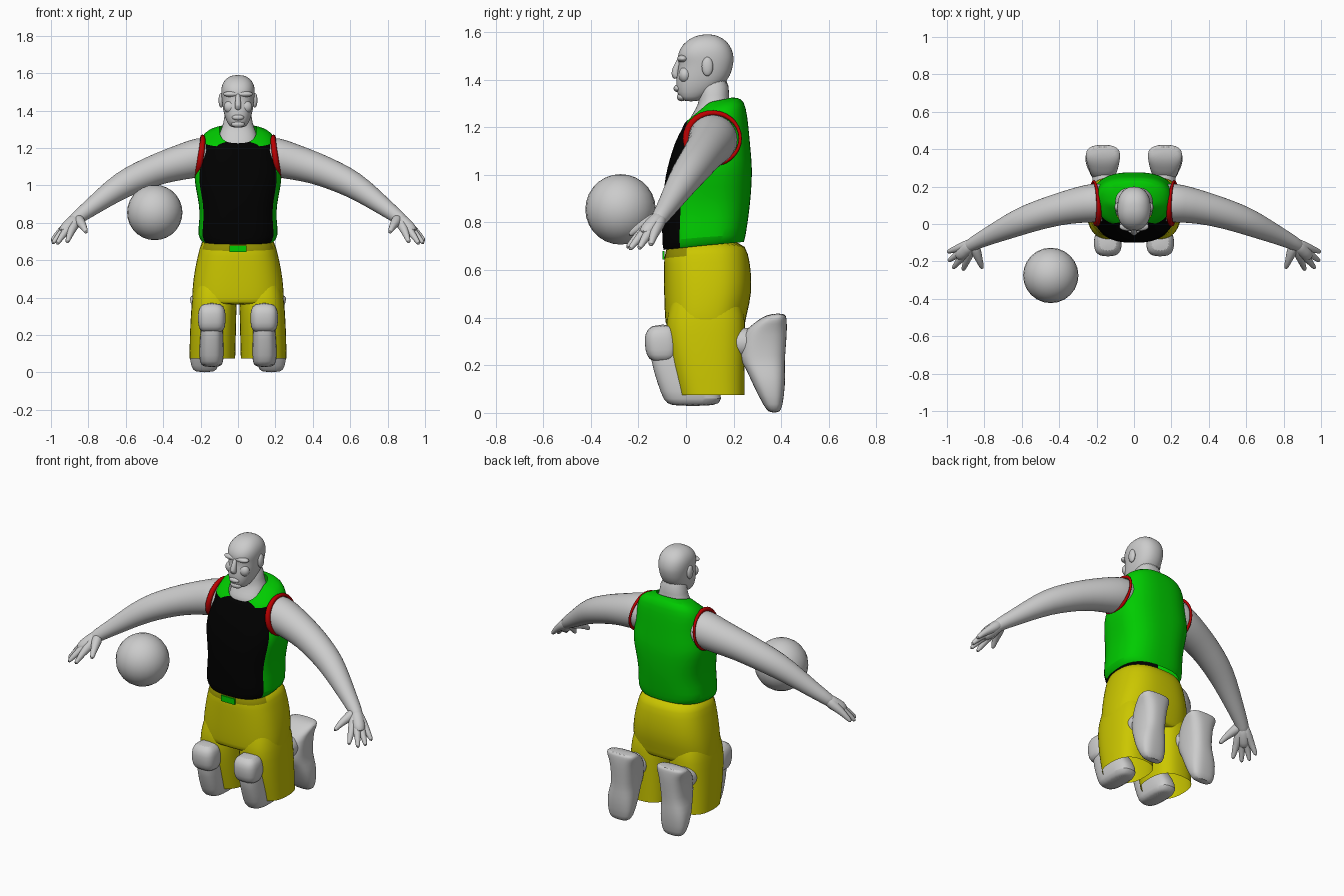
import bpy, bmesh, math
from mathutils import Vector

if "Cube" in bpy.data.objects:
    bpy.data.objects.remove(bpy.data.objects["Cube"], do_unlink=True)


def material(name, r, g, b):
    m = bpy.data.materials.new(name)
    m.use_nodes = True
    m.diffuse_color = (r, g, b, 1)
    m.node_tree.nodes["Principled BSDF"].inputs["Base Color"].default_value = (r, g, b, 1)
    return m


GREY = material("grey", 0.6, 0.6, 0.6)
GREEN = material("green", 0, 0.6, 0)
BLACK = material("black", 0, 0, 0)
RED = material("red", 0.5, 0, 0)
YELLOW = material("yellow", 0.6, 0.57, 0)
OLIVE = material("olive", 0.28, 0.26, 0)


def finish(name, bm, mats, mirror=False, smooth=True, rule=None):
    """Turn a bmesh into a shaded object, optionally mirrored and subdivided."""
    bmesh.ops.recalc_face_normals(bm, faces=bm.faces)
    if rule:
        bm.faces.index_update()
        for f in bm.faces:
            f.material_index = rule(f)
    mesh = bpy.data.meshes.new(name)
    bm.to_mesh(mesh)
    bm.free()
    ob = bpy.data.objects.new(name, mesh)
    bpy.context.collection.objects.link(ob)
    for m in mats:
        mesh.materials.append(m)
    bpy.ops.object.select_all(action='DESELECT')
    ob.select_set(True)
    bpy.context.view_layer.objects.active = ob
    bpy.ops.object.shade_smooth_by_angle(angle=math.radians(50))
    if mirror:
        mod = ob.modifiers.new("mirror", 'MIRROR')
        mod.use_mirror_merge = False
    if smooth:
        mod = ob.modifiers.new("round", 'SUBSURF')
        mod.levels = mod.render_levels = 1
    return ob


def skin_rings(rings, caps=True, closed=False):
    """Bridge equal rings of points into a surface."""
    bm = bmesh.new()
    loops = [[bm.verts.new(p) for p in ring] for ring in rings]
    n = len(loops[0])
    pairs = list(zip(loops, loops[1:]))
    if closed:
        pairs.append((loops[-1], loops[0]))
    for a, b in pairs:
        for i in range(n):
            j = (i + 1) % n
            bm.faces.new((a[i], a[j], b[j], b[i]))
    if caps and not closed:
        bm.faces.new(loops[0][::-1])
        bm.faces.new(loops[-1])
    return bm


def spow(v, p):
    return math.copysign(abs(v) ** (2 / p), v)


def loft(name, rows, mats, p=2.3, n=24, caps=True, **kw):
    """Rows: height, front y, back y, half width, centre x, front dip, back rise."""
    rings = []
    for row in rows:
        z, yf, yb, hw, cx, dip, rise = (tuple(row) + (0, 0, 0))[:7]
        ring = []
        for i in range(n):
            a = math.tau * i / n
            s = spow(math.sin(a), p)
            ring.append((cx + hw * spow(math.cos(a), p),
                         (yf + yb) / 2 + s * (yb - yf) / 2,
                         z + (rise * s if s > 0 else dip * s)))
        rings.append(ring)
    return finish(name, skin_rings(rings, caps), mats, **kw)


def tube(name, path, radii, mats, n=14, ref=(0, 0, 1), closed=False, **kw):
    pts = [Vector(p) for p in path]
    rings = []
    for i, p in enumerate(pts):
        if closed:
            t = pts[(i + 1) % len(pts)] - pts[i - 1]
        else:
            t = pts[min(i + 1, len(pts) - 1)] - pts[max(i - 1, 0)]
        u = t.cross(Vector(ref)).normalized()
        v = t.normalized().cross(u)
        rings.append([p + radii[i] * (u * math.cos(a) + v * math.sin(a))
                      for a in (math.tau * k / n for k in range(n))])
    return finish(name, skin_rings(rings, closed=closed), mats, **kw)


def ball(name, centre, scale, mats, **kw):
    bm = bmesh.new()
    bmesh.ops.create_uvsphere(bm, u_segments=24, v_segments=14, radius=1)
    bmesh.ops.scale(bm, vec=scale, verts=bm.verts)
    bmesh.ops.translate(bm, vec=centre, verts=bm.verts)
    return finish(name, bm, mats, smooth=False, **kw)


def front_panel(face):
    """Black front of the jersey, narrowing to the neckline above the chest."""
    band, col = divmod(face.index, 48)
    return int(28 <= col < 44 and (band < 8 or 32 <= col < 40))


# Jersey: green with a black front panel, hem tucked in against the shorts
loft("jersey", [(.703, -.094, .243, .192, 0, .018, .015), (.727, -.101, .25, .218, 0, .02, .012),
                (.82, -.1, .262, .205), (.9, -.098, .272, .207), (1, -.086, .278, .23),
                (1.06, -.07, .276, .235), (1.14, -.046, .268, .213),
                (1.2, -.018, .262, .207, 0, .01, .01), (1.25, -.012, .252, .2, 0, .045, .035),
                (1.285, -.008, .235, .165, 0, .07, .038), (1.305, .002, .195, .1, 0, .08, .02)],
     [GREEN, BLACK], p=2.6, n=48, caps=False, rule=front_panel)

# Red armhole trim, wider at the front
hoop, widths = [], []
for k in range(28):
    c, s = math.cos(math.tau * k / 28), math.sin(math.tau * k / 28)
    hoop.append((.207 - .017 * s + .008 * c, .115 + .113 * c, 1.153 + .107 * s))
    widths.append(.0115 - .0045 * c)
tube("armhole_trim", hoop, widths, [RED], n=8, ref=(1, 0, 0), closed=True,
     mirror=True, smooth=False)

# Shorts, waistband and buckle
loft("shorts_hips", [(.73, -.085, .24, .19), (.668, -.093, .262, .204, 0, .026),
                     (.6, -.093, .274, .222), (.5, -.093, .277, .24), (.42, -.09, .257, .246),
                     (.372, -.086, .248, .245), (.362, -.08, .244, .24)],
     [YELLOW, OLIVE], p=2.6, n=32,
     rule=lambda f: int(f.index < 32 and f.calc_center_median().y < 0))
loft("shorts_leg", [(.48, -.06, .225, .105, .122), (.41, -.08, .248, .118, .126),
                    (.34, -.087, .25, .122, .129), (.2, -.062, .248, .124, .135),
                    (.075, -.03, .247, .123, .137)],
     [YELLOW], p=2.6, caps=False, mirror=True)
bm = bmesh.new()
bmesh.ops.create_cube(bm, size=1)
bmesh.ops.scale(bm, vec=(.09, .009, .035), verts=bm.verts)
bmesh.ops.translate(bm, vec=(0, -.095, .662), verts=bm.verts)
finish("buckle", bm, [GREEN], smooth=False)

# Neck, spreading to fill the neckline
loft("neck", [(1.18, .01, .2, .12), (1.225, .008, .2, .112), (1.26, .03, .195, .104),
              (1.295, .05, .186, .094), (1.325, .056, .18, .078), (1.42, .05, .182, .07)],
     [GREY])

# Head and face
loft("head", [(1.308, -.008, .05, .035), (1.325, -.033, .085, .053), (1.37, -.044, .155, .073),
              (1.42, -.04, .19, .083), (1.468, -.028, .2, .088), (1.492, -.038, .202, .091),
              (1.53, -.028, .194, .09), (1.562, .0, .172, .074), (1.582, .035, .14, .048),
              (1.59, .07, .11, .02)], [GREY])
tube("nose", [(0, -.02, 1.495), (0, -.036, 1.46), (0, -.05, 1.425), (0, -.034, 1.405)],
     [.012, .014, .019, .018], [GREY], n=10, ref=(1, 0, 0))
ball("lips", (0, -.036, 1.363), (.032, .016, .015), [GREY])
ball("chin", (0, -.018, 1.327), (.036, .02, .018), [GREY])
ball("brow", (.034, -.013, 1.488), (.045, .024, .016), [GREY], mirror=True)
ball("cheek", (.042, -.004, 1.42), (.034, .027, .034), [GREY], mirror=True)
ball("ear", (.09, .09, 1.455), (.014, .024, .04), [GREY], mirror=True)

# Arms
tube("arm", [(.12, .115, 1.157), (.2, .115, 1.153), (.3, .102, 1.125), (.41, .077, 1.095),
             (.52, .045, 1.05), (.62, .008, 1.003), (.72, -.038, .932), (.81, -.08, .863),
             (.87, -.11, .82), (.9, -.135, .785)],
     [.1, .109, .097, .086, .08, .073, .058, .044, .036, .03], [GREY], n=18, mirror=True)

# Hands: palm and digits fanning out from the wrist
wrist = Vector((.86, -.103, .83))
tube("palm", [wrist, (.89, -.13, .795), (.92, -.16, .765), (.94, -.178, .742)],
     [.034, .038, .038, .026], [GREY], mirror=True)
tips = {"thumb": (.81, -.24, .745), "index_finger": (.915, -.25, .69),
        "middle_finger": (.97, -.24, .683), "ring_finger": (.995, -.2, .685),
        "little_finger": (1, -.15, .7)}
for digit, tip in tips.items():
    tip = Vector(tip)
    path = [wrist.lerp(tip, f) for f in (0, .3, .55, .8, 1)]
    for p in path[2:4]:
        p.z += .006
    tube(digit, path, [.03, .03, .023, .016, .011], [GREY], n=10, mirror=True)

# Folded legs: knees forward, shins running back
loft("knee", [(.212, -.14, -.06, .056, .14), (.24, -.168, -.03, .072, .14),
              (.29, -.174, -.025, .075, .14), (.335, -.174, -.035, .073, .14),
              (.372, -.145, -.05, .052, .14)], [GREY], p=2.8, mirror=True)
loft("lower_leg", [(.028, -.065, .12, .045, .14), (.05, -.095, .16, .066, .142),
                   (.13, -.122, .13, .066, .142), (.22, -.15, .06, .06, .14),
                   (.3, -.15, .03, .055, .14)], [GREY], p=2.8, mirror=True)
tube("shin", [(.14, -.08, .3), (.145, .1, .295), (.158, .22, .293), (.163, .33, .293)],
     [.06, .07, .066, .07], [GREY], mirror=True)

# Feet: soles facing the rear, toes down
loft("foot", [(0, .35, .392, .05, .178), (.025, .328, .406, .074, .178),
              (.12, .28, .418, .087, .178), (.19, .25, .415, .076, .172),
              (.23, .22, .416, .073, .166), (.34, .235, .425, .08, .163),
              (.375, .285, .424, .09, .165), (.4, .315, .422, .094, .166),
              (.418, .36, .417, .08, .166)], [GREY], p=2.7, mirror=True)

# Ball beside the right hand
ball("ball", (-.445, -.275, .855), (.148, .148, .148), [GREY])
